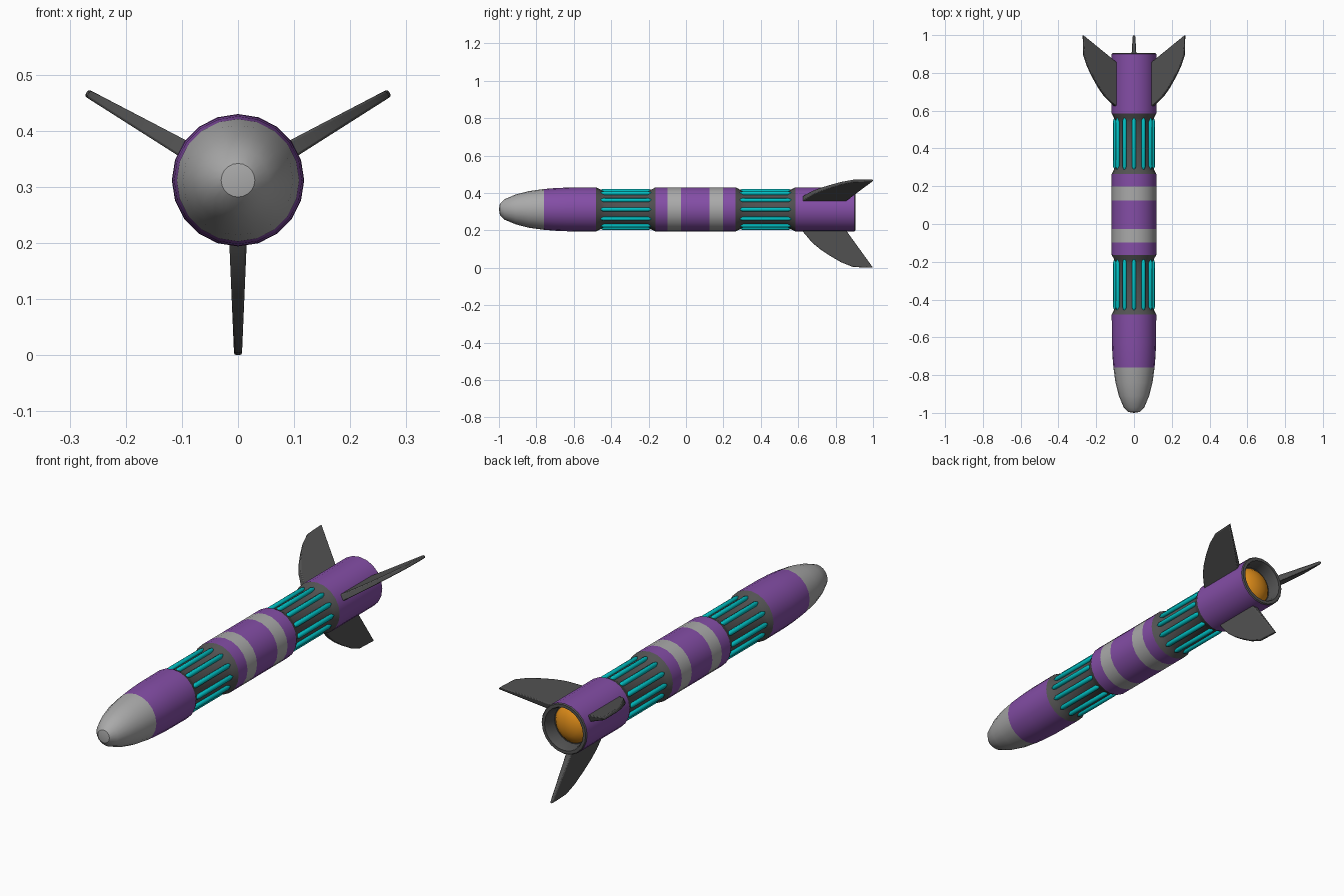
import bpy, bmesh
from math import sin, cos, pi, radians
from mathutils import Matrix, Vector

if "Cube" in bpy.data.objects:
    bpy.data.objects.remove(bpy.data.objects["Cube"])

AXIS_Z = 0.312
R = 0.118


def material(name, rgb):
    m = bpy.data.materials.new(name)
    m.diffuse_color = (*rgb, 1)
    m.use_nodes = True
    m.node_tree.nodes["Principled BSDF"].inputs["Base Color"].default_value = m.diffuse_color
    return m


PURPLE = material("purple", (0.23, 0.075, 0.38))
GREY = material("light_grey", (0.40, 0.40, 0.40))
DARK = material("dark_grey", (0.085, 0.085, 0.085))
CYAN = material("cyan", (0.0, 0.52, 0.54))
ORANGE = material("orange", (0.75, 0.27, 0.01))


def finish(bm, name, mat, angle=35):
    me = bpy.data.meshes.new(name)
    bm.to_mesh(me)
    bm.free()
    ob = bpy.data.objects.new(name, me)
    bpy.context.collection.objects.link(ob)
    me.materials.append(mat)
    bpy.ops.object.select_all(action='DESELECT')
    ob.select_set(True)
    bpy.context.view_layer.objects.active = ob
    bpy.ops.object.shade_smooth_by_angle(angle=radians(angle))
    return ob


def add_lathe(bm, profile, sides=20, cx=0.0, cz=AXIS_Z):
    """Revolve (y, radius) points around a line parallel to y."""
    rings = [[bm.verts.new((cx + r * cos(2 * pi * j / sides), y,
                            cz + r * sin(2 * pi * j / sides)))
              for j in range(sides)] for y, r in profile]
    for a, b in zip(rings, rings[1:]):
        for j in range(sides):
            k = (j + 1) % sides
            bm.faces.new((a[j], b[j], b[k], a[k]))
    bmesh.ops.remove_doubles(bm, verts=bm.verts, dist=1e-5)


def lathe(name, profile, mat):
    bm = bmesh.new()
    add_lathe(bm, profile)
    return finish(bm, name, mat)


# Nose and front body
lathe("nose_cone", [(-1.0, 0), (-0.995, 0.03), (-0.97, 0.055), (-0.91, 0.08),
                    (-0.84, 0.098), (-0.76, 0.109)], GREY)
lathe("front_body", [(-0.76, 0.109), (-0.70, 0.114), (-0.63, 0.117),
                     (-0.48, R)], PURPLE)

# Striped middle body
bands = [-0.163, -0.098, -0.027, 0.125, 0.199, 0.265]
for i, (a, b) in enumerate(zip(bands, bands[1:])):
    lathe(f"middle_band_{i + 1}", [(a, R), (b, R)], GREY if i % 2 else PURPLE)

# Recessed sections, each ringed by twelve rods
for label, y0, y1 in (("front", -0.48, -0.163), ("rear", 0.265, 0.585)):
    lathe(label + "_recess", [(y0, R), (y0 + 0.025, 0.105), (y0 + 0.045, 0.095),
                              (y1 - 0.045, 0.095), (y1 - 0.025, 0.105), (y1, R)], DARK)
    bm = bmesh.new()
    s, e = y0 + 0.018, y1 - 0.018
    for k in range(12):
        t = 2 * pi * k / 12
        add_lathe(bm, [(s, 0), (s + 0.006, 0.006), (s + 0.02, 0.011),
                       (e - 0.02, 0.011), (e - 0.006, 0.006), (e, 0)],
                  8, 0.099 * cos(t), AXIS_Z + 0.099 * sin(t))
    finish(bm, label + "_rods", CYAN, 45)

# Tail with nozzle rim and glowing dome
lathe("tail_body", [(0.585, R), (0.90, R)], PURPLE)
lathe("nozzle_rim", [(0.90, R), (0.905, 0.114), (0.905, 0.100), (0.89, 0.094),
                     (0.845, 0.090), (0.845, 0.078)], DARK)
lathe("engine_glow", [(0.845, 0.086), (0.862, 0.070), (0.874, 0.045),
                      (0.88, 0.02), (0.881, 0)], ORANGE)

# Three swept fins, thinner towards the tip
outline = [(0.615, 0.10), (0.63, 0.125), (0.675, 0.178), (0.72, 0.215), (0.77, 0.248),
           (0.83, 0.283), (0.893, 0.308), (1.0, 0.312), (0.86, 0.118), (0.85, 0.10)]
for name, deg in (("bottom_fin", 270), ("right_fin", 30), ("left_fin", 150)):
    a = radians(deg)
    out, side = Vector((cos(a), 0, sin(a))), Vector((-sin(a), 0, cos(a)))
    bm = bmesh.new()
    sheets = []
    for s in (-1, 1):
        sheets.append([bm.verts.new(out * r + side * s * (0.016 - 0.009 * (r - 0.1) / 0.212)
                                    + Vector((0, y, AXIS_Z))) for y, r in outline])
    lo, hi = sheets
    bm.faces.new(lo)
    bm.faces.new(hi[::-1])
    n = len(outline)
    for i in range(n):
        k = (i + 1) % n
        bm.faces.new((lo[i], hi[i], hi[k], lo[k]))
    bmesh.ops.recalc_face_normals(bm, faces=bm.faces)
    fin = finish(bm, name, DARK, 40)
    bev = fin.modifiers.new("rounded_edges", 'BEVEL')
    bev.width = 0.004
    bev.segments = 2
    bev.limit_method = 'ANGLE'
    bev.angle_limit = radians(50)
